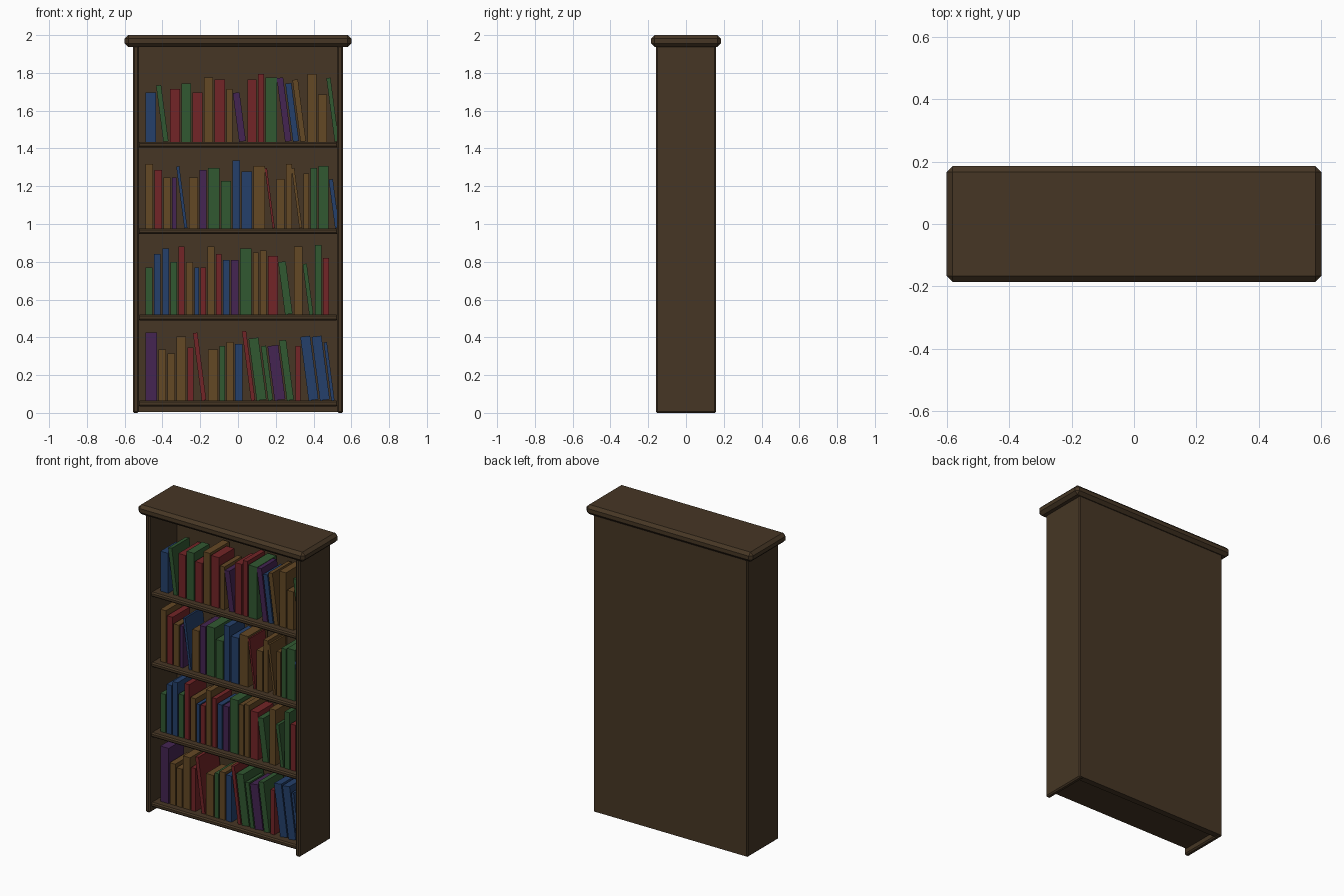
import bpy, math
from mathutils import Matrix

if "Cube" in bpy.data.objects:
    bpy.data.objects.remove(bpy.data.objects["Cube"])

def material(name, rgb):
    m = bpy.data.materials.new(name)
    m.diffuse_color = (*rgb, 1)
    m.use_nodes = True
    m.node_tree.nodes["Principled BSDF"].inputs["Base Color"].default_value = m.diffuse_color
    return m

WOOD = material("dark wood", (0.061, 0.037, 0.018))
COVERS = {
    "R": material("red cover", (0.17, 0.018, 0.02)),
    "B": material("blue cover", (0.018, 0.051, 0.147)),
    "G": material("green cover", (0.031, 0.098, 0.031)),
    "P": material("purple cover", (0.058, 0.018, 0.084)),
    "Y": material("tan cover", (0.127, 0.065, 0.018)),
}

def box(name, x, y, z, mat, bevel=0.0):
    """Box from (min, max) ranges, with an optional chamfer."""
    bpy.ops.mesh.primitive_cube_add(size=1)
    ob = bpy.context.object
    ob.name = name
    size = [b - a for a, b in (x, y, z)]
    mid = [(a + b) / 2 for a, b in (x, y, z)]
    ob.data.transform(Matrix.Translation(mid) @ Matrix.Diagonal((*size, 1)))
    ob.data.materials.append(mat)
    if bevel:
        mod = ob.modifiers.new("chamfer", "BEVEL")
        mod.width = bevel
        mod.segments = 1
    return ob

# Carcass: two sides, back, top cornice
for side, s in (("left", -1), ("right", 1)):
    box(side + "_side", sorted((s * 0.525, s * 0.557)), (-0.16, 0.16), (0, 1.95), WOOD, 0.008)
box("back_panel", (-0.55, 0.55), (0.12, 0.16), (0.005, 1.95), WOOD)
box("cornice", (-0.6, 0.6), (-0.185, 0.185), (1.937, 2.0), WOOD, 0.019)

# Shelves
SHELF_TOPS = (0.065, 0.52, 0.977, 1.435)
for i, z in enumerate(SHELF_TOPS):
    box(f"shelf_{i + 1}", (-0.53, 0.53), (-0.145, 0.13), (z - 0.03, z), WOOD, 0.008)

LEAN = 0.13

def fill_shelf(row, colours, widths, heights):
    """Stand books left to right; a lower-case colour letter leans to the left.
    Widths (with gap) and heights are in hundredths."""
    x, leaning = -0.49, False
    for i, (c, w, h) in enumerate(zip(colours, widths, heights)):
        w, h = w / 100, h / 100
        if c.islower() and not leaning:
            x += h * 0.1
        leaning = c.islower()
        back = 0.06 + 0.02 * (i * 7 % 3)
        ob = box(f"book_{row + 1}_{i + 1}", (0, w - 0.008), (-0.10, back), (0, h),
                 COVERS[c.upper()])
        ob.location = (x, 0, SHELF_TOPS[row])
        if leaning:
            ob.rotation_euler.y = -LEAN
        x += w

# Books, bottom shelf to top
fill_shelf(0, "PYYYRrYGYBrggpgRbbb",
           (6.8, 4.8, 4.8, 5.8, 4, 3.2, 6.2, 3.6, 4.6, 4.8, 3, 6, 3.5, 6.5, 4.5, 3.6, 6, 6, 2.5),
           (36, 27, 25, 34, 28, 36, 27, 29, 31, 30, 37, 33, 29, 29, 32, 29, 34, 34, 31))
fill_shelf(1, "GBBGRYBRYRBPGYYRgYgGR",
           (4.5, 4.4, 4.3, 4.2, 4.2, 4.5, 3, 3.8, 4.4, 3.8, 4.2, 4.8, 6.8, 3.8, 4.2, 6.2, 4.8,
            5.3, 3, 4.2, 4.2),
           (25, 32, 35, 28, 36, 28, 25, 25, 36, 32, 29, 29, 35, 33, 34, 31, 28, 36, 27, 37, 30))
fill_shelf(2, "YRYPbYPGGBBYrYYyYGGb",
           (4.8, 4.8, 4.5, 3.2, 2.4, 5.5, 4.7, 6.8, 6, 4.8, 6.3, 7, 2, 5, 4, 2.3, 3.5, 4.2, 6.3, 3),
           (34, 31, 27, 27, 33, 27, 31, 32, 25, 36, 30, 33, 32, 26, 34, 32, 29, 32, 33, 26))
fill_shelf(3, "BgRGRYRYpRRGpbyYYg",
           (6.5, 3.5, 6, 6, 6, 5.5, 6.5, 4, 4.4, 5.5, 4, 7, 4.2, 4, 3.7, 5.5, 5.5, 3),
           (26, 30, 28, 31, 26, 34, 33, 28, 26, 33, 36, 34, 34, 31, 33, 36, 25, 34))
